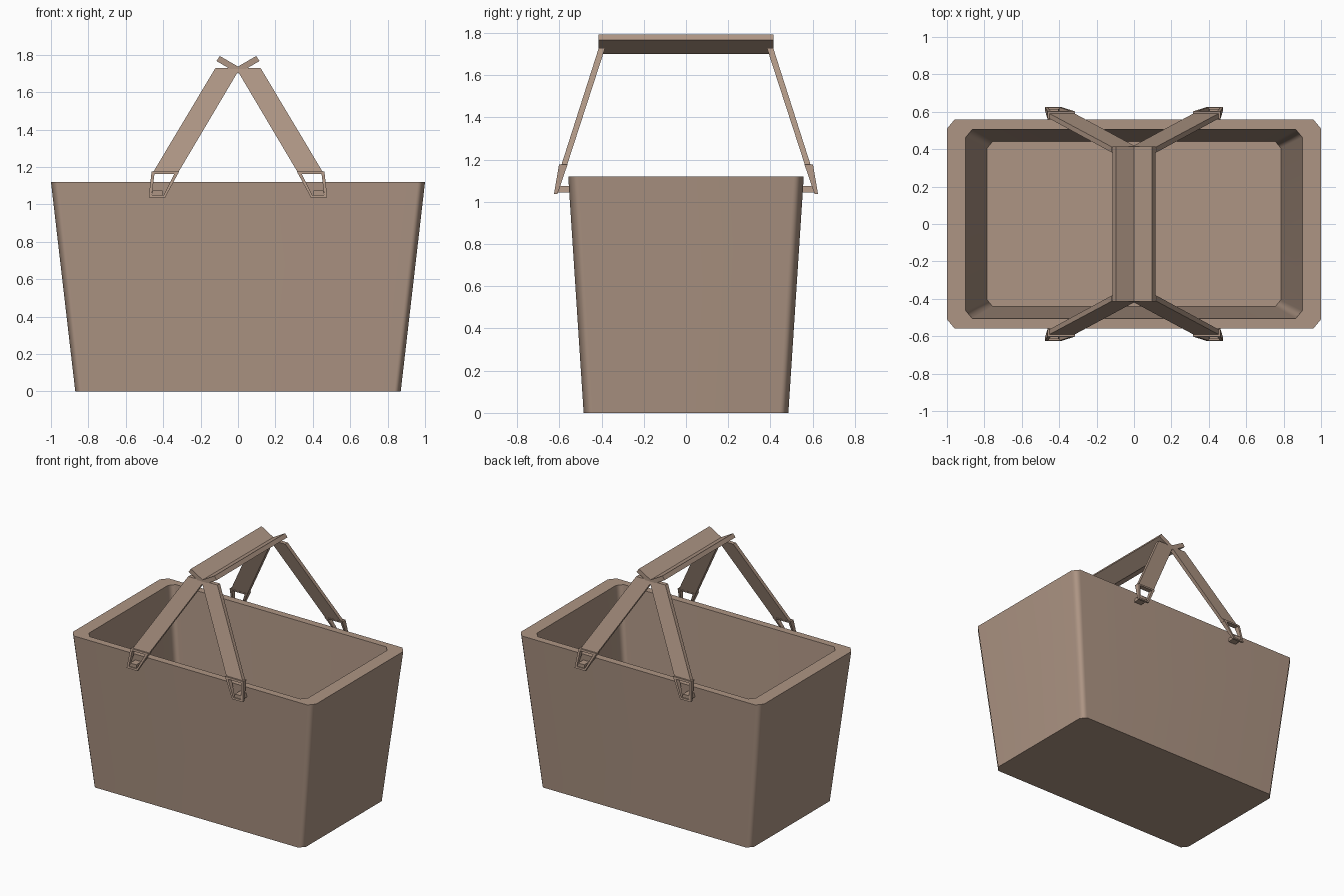
import bpy, bmesh

if "Cube" in bpy.data.objects:
    bpy.data.objects.remove(bpy.data.objects["Cube"])

mat = bpy.data.materials.new("warm tan")
mat.diffuse_color = (0.42, 0.30, 0.23, 1)
mat.use_nodes = True
mat.node_tree.nodes["Principled BSDF"].inputs["Base Color"].default_value = mat.diffuse_color


def finish(bm, name):
    bmesh.ops.recalc_face_normals(bm, faces=bm.faces)
    me = bpy.data.meshes.new(name)
    bm.to_mesh(me)
    bm.free()
    me.materials.append(mat)
    ob = bpy.data.objects.new(name, me)
    bpy.context.scene.collection.objects.link(ob)
    return ob


def loft(rings, name):
    """Skin a list of equal-length closed rings and cap both ends."""
    bm = bmesh.new()
    vs = [[bm.verts.new(p) for p in r] for r in rings]
    n = len(vs[0])
    for a, b in zip(vs, vs[1:]):
        for i in range(n):
            bm.faces.new((a[i], a[(i + 1) % n], b[(i + 1) % n], b[i]))
    bm.faces.new(vs[0])
    bm.faces.new(vs[-1])
    return finish(bm, name)


def rect(x, y, z, c):
    """Rectangle with cut corners."""
    q = [(x, y - c * 1.2), (x - c, y)]
    pts = q + [(-a, b) for a, b in q[::-1]]
    pts += [(-a, -b) for a, b in pts]
    return [(a, b, z) for a, b in pts]


def plate(poly, sx, sy, y_in, y_out, name):
    """Prism from an x-z outline whose y faces may lean with z."""
    loft([[(sx * x, sy * f(z), z) for x, z in poly] for f in (y_in, y_out)], name)


def line(z0, y0, z1, y1):
    return lambda z: y0 + (y1 - y0) * (z - z0) / (z1 - z0)


# Tub: outer wall, rim, inner wall and floor in one skin
tub = loft([rect(0.87, 0.485, 0, 0.035), rect(1.0, 0.558, 1.12, 0.04),
            rect(0.90, 0.505, 1.12, 0.035), rect(0.785, 0.442, 0.12, 0.03)], "tub")
for p in tub.data.polygons:
    p.use_smooth = abs(p.normal.z) < 0.9
for e in tub.data.edges:
    a, b = (tub.data.vertices[i].co.z for i in e.vertices)
    e.use_edge_sharp = abs(a - b) < 0.01
tub.modifiers.new("weighted", 'WEIGHTED_NORMAL').keep_sharp = True

# Grip: two plates meeting in a V
half = [(0, 1.70), (0.115, 1.766), (0.097, 1.793), (0, 1.737)]
v = half + [(-x, z) for x, z in half[2:0:-1]]
loft([[(x, y, z) for x, z in v] for y in (-0.415, 0.415)], "grip")

# Arms, wire clips and pegs, mirrored to four corners
arm = [(0.455, 1.17), (0.32, 1.17), (0, 1.71), (0, 1.73), (0.12, 1.73)]
clip_bars = {
    "clip_outer_bar": [(0.462, 1.175), (0.445, 1.175), (0.462, 1.04), (0.477, 1.04)],
    "clip_inner_bar": [(0.335, 1.175), (0.315, 1.175), (0.388, 1.04), (0.402, 1.04)],
    "clip_bottom_bar": [(0.477, 1.037), (0.388, 1.037), (0.392, 1.05), (0.475, 1.05)],
    "clip_top_bar": [(0.462, 1.177), (0.315, 1.177), (0.32, 1.163), (0.46, 1.163)],
}
peg = [(0.40, 1.045), (0.462, 1.045), (0.455, 1.075), (0.405, 1.075)]
arm_in, arm_out = line(1.17, 0.565, 1.73, 0.383), line(1.17, 0.592, 1.73, 0.413)
clip_in, clip_out = line(1.04, 0.608, 1.175, 0.562), line(1.04, 0.625, 1.175, 0.602)
for sx in (-1, 1):
    for sy in (-1, 1):
        plate(arm, sx, sy, arm_in, arm_out, "handle_arm")
        for name, poly in clip_bars.items():
            plate(poly, sx, sy, clip_in, clip_out, name)
        plate(peg, sx, sy, lambda z: 0.53, lambda z: 0.615, "peg")
